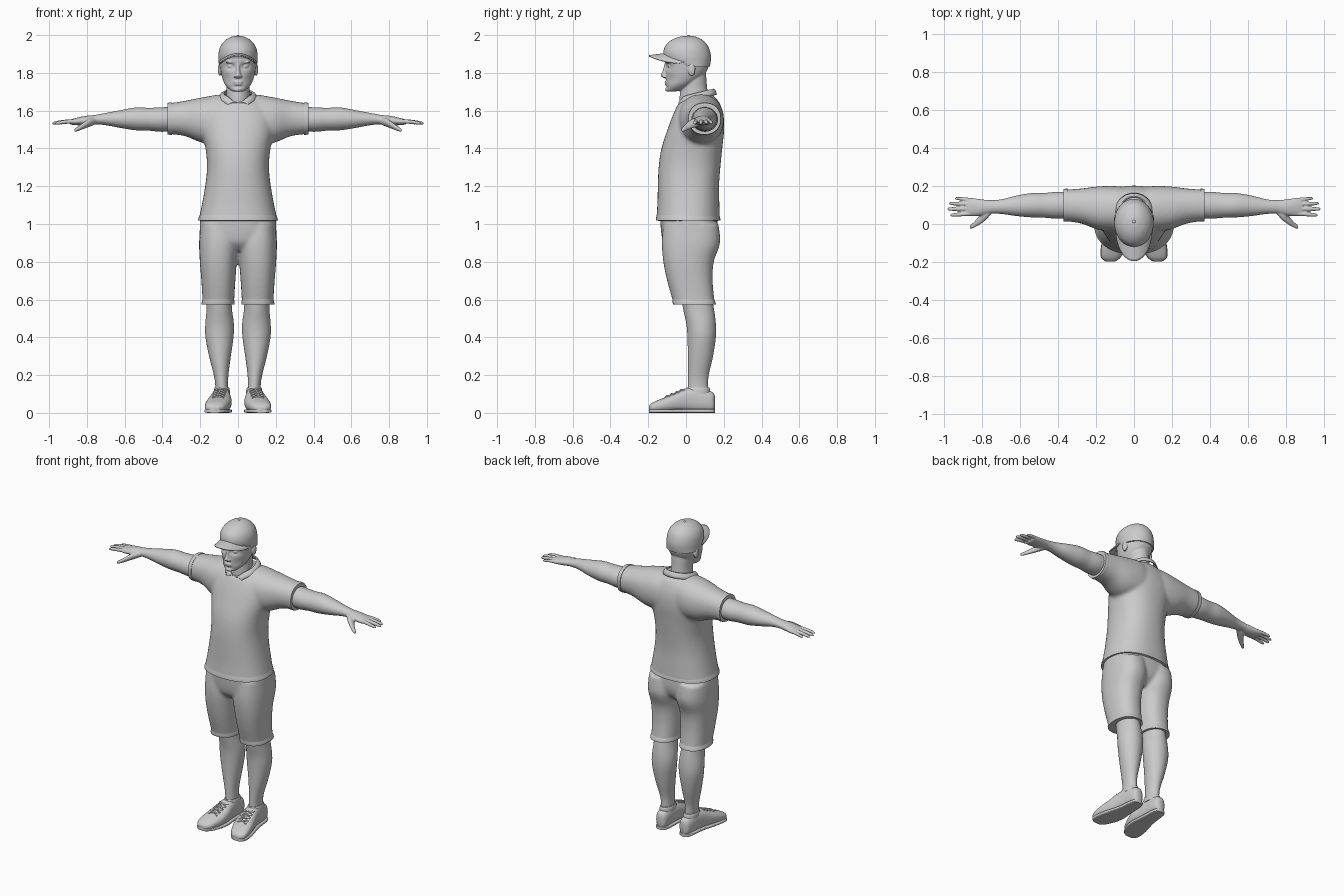
import bpy, bmesh, math
from mathutils import Matrix, Vector


def loft(bm, axis, secs, n=40, p=2.0, steps=5, s=1):
    """Smooth closed tube through sections (t, a0, a1, b0, b1) stacked along an axis."""
    rows = []
    for i in range(len(secs) - 1):
        q = [secs[max(0, min(len(secs) - 1, i + k))] for k in (-1, 0, 1, 2)]
        for j in range(steps + (i == len(secs) - 2)):
            u = j / steps
            rows.append([b + .5 * u * (c - a + u * (2*a - 5*b + 4*c - d + u * (3*(b - c) + d - a)))
                         for a, b, c, d in zip(*q)])
    rings = []
    for t, a0, a1, b0, b1 in rows:
        ring = []
        for k in range(n):
            w = 2 * math.pi * k / n
            c, d = math.cos(w), math.sin(w)
            a = (a0 + a1) / 2 + (a1 - a0) / 2 * math.copysign(abs(c) ** (2 / p), c)
            b = (b0 + b1) / 2 + (b1 - b0) / 2 * math.copysign(abs(d) ** (2 / p), d)
            v = {'x': (t, a, b), 'y': (a, t, b), 'z': (a, b, t)}[axis]
            ring.append(bm.verts.new((v[0] * s, v[1], v[2])))
        rings.append(ring)
    for r0, r1 in zip(rings, rings[1:]):
        for k in range(n):
            bm.faces.new((r0[k], r0[(k + 1) % n], r1[(k + 1) % n], r1[k]))
    bm.faces.new(rings[0])
    bm.faces.new(rings[-1])


def sym(secs):
    """Sections (z, half width, y0, y1) centred on x = 0."""
    return [(z, -w, w, y0, y1) for z, w, y0, y1 in secs]


def ball(bm, loc, r):
    bmesh.ops.create_uvsphere(bm, u_segments=20, v_segments=12, radius=1,
                              matrix=Matrix.Translation(loc) @ Matrix.Diagonal((*r, 1)))


def finish(name, bm, voxel=0, smooth=3, mirror=False, thick=0):
    bmesh.ops.recalc_face_normals(bm, faces=bm.faces[:])
    me = bpy.data.meshes.new(name)
    bm.to_mesh(me)
    bm.free()
    me.polygons.foreach_set('use_smooth', [True] * len(me.polygons))
    me.set_sharp_from_angle(angle=math.radians(45))
    ob = bpy.data.objects.new(name, me)
    bpy.context.collection.objects.link(ob)
    if thick:
        m = ob.modifiers.new('thickness', 'SOLIDIFY')
        m.thickness, m.offset = thick, 0
    if voxel:
        m = ob.modifiers.new('blend', 'REMESH')
        m.mode, m.voxel_size, m.use_smooth_shade = 'VOXEL', voxel, True
        m = ob.modifiers.new('relax', 'SMOOTH')
        m.factor, m.iterations = .5, smooth
    if mirror:
        m = ob.modifiers.new('mirror', 'MIRROR')
        m.use_mirror_merge = False
    return ob


# Polo shirt: torso and sleeves blended together
bm = bmesh.new()
loft(bm, 'z', sym([(1.015, .21, -.158, .18), (1.1, .192, -.152, .177), (1.2, .174, -.149, .175),
                   (1.3, .164, -.145, .182), (1.4, .172, -.13, .192), (1.5, .192, -.098, .202),
                   (1.58, .19, -.068, .198), (1.64, .15, -.038, .178), (1.67, .105, 0, .155),
                   (1.69, .065, .03, .135)]), p=2.3)
for s in (1, -1):
    loft(bm, 'x', [(.03, -.03, .19, 1.42, 1.685), (.1, -.04, .2, 1.42, 1.685), (.19, -.03, .198, 1.43, 1.67),
                   (.28, .003, .187, 1.465, 1.652), (.37, .016, .181, 1.477, 1.638)], p=2.2, s=s)
finish('polo_shirt', bm, .01, 5)

# Sleeve cuffs and bottom hem
bm = bmesh.new()
loft(bm, 'x', [(.35, .012, .186, 1.472, 1.643), (.36, .012, .186, 1.472, 1.643), (.373, .013, .184, 1.474, 1.641)], p=2.2)
finish('sleeve_cuff', bm, mirror=True)
bm = bmesh.new()
loft(bm, 'z', sym([(1.018, .212, -.16, .182), (1.03, .209, -.159, .181), (1.05, .201, -.155, .176)]), p=2.3)
finish('shirt_hem', bm)

# Collar: folded strip around the neck with pointed front flaps
bm = bmesh.new()


def collar_point(a, r):
    b = a if r < .5 else max(math.radians(30), min(math.radians(330), a))
    b = a + (b - a) * min(1, r)
    c = math.cos(b)
    z = 1.69 - .022 * c - .03 * max(0, c) ** 6
    return (math.sin(b) * (.074 + .03 * r), .055 - c * (.086 + .02 * r),
            z + .012 * math.sin(r * math.pi) - .028 * r)


rows = [[bm.verts.new(collar_point(math.radians(3 + 354 * i / 60), r)) for r in (0, .25, .55, .8, 1)]
        for i in range(61)]
for r0, r1 in zip(rows, rows[1:]):
    for k in range(4):
        bm.faces.new((r0[k], r0[k + 1], r1[k + 1], r1[k]))
finish('collar', bm, thick=.006)

# Shorts: hips and two legs blended together
bm = bmesh.new()
loft(bm, 'z', sym([(.86, .14, -.08, .11), (.9, .19, -.118, .15), (.96, .203, -.132, .168), (1.05, .198, -.138, .165)]), p=2.4)
for s in (1, -1):
    loft(bm, 'z', [(.575, .02, .191, -.067, .156), (.6, .02, .188, -.072, .15), (.7, .014, .194, -.1, .141),
                   (.8, .006, .202, -.12, .147), (.9, -.005, .206, -.128, .18), (1.0, 0, .2, -.12, .172)], p=2.3, s=s)
finish('shorts', bm, .01, 4)
bm = bmesh.new()
loft(bm, 'z', [(.574, .018, .193, -.069, .158), (.585, .018, .192, -.071, .156), (.602, .021, .187, -.072, .149)], p=2.3)
finish('shorts_hem', bm, mirror=True)

# Bare lower legs
bm = bmesh.new()
loft(bm, 'z', [(.08, .05, .122, .01, .12), (.14, .052, .12, .01, .117), (.2, .051, .128, .011, .12),
               (.3, .038, .153, .01, .143), (.4, .024, .172, .008, .158), (.47, .022, .173, .002, .158),
               (.55, .032, .166, -.015, .148), (.64, .035, .166, -.03, .13)])
finish('lower_leg', bm, mirror=True)

# Shoes with sole, ankle rim and crossed laces
bm = bmesh.new()
foot = [(.153, .07, .1, .02, .09), (.142, .053, .117, .006, .108), (.11, .045, .126, .004, .12),
        (.05, .042, .133, .004, .135), (0, .038, .142, .004, .13), (-.05, .034, .156, .004, .108),
        (-.1, .04, .169, .004, .087), (-.15, .058, .175, .004, .067), (-.18, .076, .17, .006, .052),
        (-.197, .1, .148, .012, .036)]
loft(bm, 'y', foot, n=32, p=2.5)
finish('shoe', bm, mirror=True)
bm = bmesh.new()
loft(bm, 'y', [(y, a - .002, b + .002, 0, .02) for y, a, b, _, _ in foot], n=32, p=5)
finish('shoe_sole', bm, mirror=True)
bm = bmesh.new()
loft(bm, 'z', [(.1, .043, .129, -.005, .13), (.125, .044, .127, 0, .127), (.135, .048, .123, .005, .122)], n=32)
finish('shoe_rim', bm, mirror=True)
bm = bmesh.new()
for i in range(4):
    for d in (-.012, .012):
        y = -.025 - .025 * i
        cx = .093 + .004 * i
        row = []
        for e in (-1, 0, 1):
            yy = y + d * e
            z = .125 + .42 * (yy + .01) - .008 * abs(e)
            row.append((cx + .032 * e, yy - .005, yy + .005, z - .004, z + .008))
        loft(bm, 'x', row, n=8, steps=4)
finish('shoe_lace', bm, mirror=True)

# Arm with palm, four fingers and thumb
bm = bmesh.new()
loft(bm, 'x', [(.3, .035, .165, 1.495, 1.622), (.4, .028, .17, 1.488, 1.618), (.47, .033, .164, 1.494, 1.615),
               (.54, .035, .163, 1.496, 1.617), (.62, .042, .15, 1.508, 1.603), (.7, .053, .13, 1.523, 1.588),
               (.76, .055, .126, 1.528, 1.577), (.81, .044, .131, 1.523, 1.572), (.86, .041, .138, 1.523, 1.561),
               (.885, .045, .137, 1.526, 1.554)])
for y0, y1, tip, r in ((.055, .047, .97, .0105), (.08, .079, .985, .011), (.104, .109, .977, .0105), (.127, .136, .945, .0095)):
    secs = []
    for u, f in ((0, 1), (.4, 1.05), (.75, .95), (.93, .75), (1, .3)):
        x, y, z = .85 + (tip - .85) * u, y0 + (y1 - y0) * u, 1.544 - .012 * u * u
        secs.append((x, y - r * f, y + r * f, z - r * f, z + r * f))
    loft(bm, 'x', secs, n=16)
loft(bm, 'x', [(.75, .055, .1, 1.53, 1.565), (.785, .018, .085, 1.515, 1.56), (.815, -.004, .045, 1.504, 1.54),
               (.84, -.018, .015, 1.494, 1.521), (.86, -.026, -.004, 1.488, 1.508), (.867, -.022, -.014, 1.49, 1.5)], n=16)
finish('arm_and_hand', bm, .0045, 3, mirror=True)

# Head: skull with eye hollows, then neck, nose, lips, brows, eyes and ears
bm = bmesh.new()
loft(bm, 'z', sym([(1.702, .028, -.1, -.055), (1.713, .046, -.105, -.01), (1.74, .07, -.105, .04),
                   (1.78, .085, -.107, .09), (1.82, .093, -.109, .115), (1.86, .097, -.113, .123),
                   (1.9, .098, -.108, .124), (1.95, .075, -.085, .1)]), n=72, p=2.15, steps=6)
for v in bm.verts:
    if v.co.y < -.02:
        d = ((abs(v.co.x) - .04) / .026) ** 2 + ((v.co.z - 1.835) / .017) ** 2
        m = (v.co.x / .035) ** 2 + ((v.co.z - 1.725) / .008) ** 2
        c = ((abs(v.co.x) - .062) / .022) ** 2 + ((v.co.z - 1.765) / .025) ** 2
        v.co.y += .016 * math.exp(-d) + .005 * math.exp(-m) + .006 * math.exp(-c)
loft(bm, 'z', sym([(1.58, .07, -.03, .13), (1.66, .064, -.034, .121), (1.72, .061, -.03, .112),
                   (1.78, .063, -.03, .107), (1.84, .06, -.02, .1)]))
loft(bm, 'z', sym([(1.772, .012, -.116, -.09), (1.78, .018, -.13, -.09), (1.787, .017, -.134, -.09),
                   (1.81, .011, -.124, -.09), (1.85, .01, -.113, -.09)]), n=20)
ball(bm, (0, -.104, 1.751), (.026, .01, .006))
ball(bm, (0, -.103, 1.74), (.022, .01, .006))
ball(bm, (0, -.098, 1.712), (.022, .012, .012))
for s in (1, -1):
    ball(bm, (s * .016, -.113, 1.781), (.008, .01, .007))
    ball(bm, (s * .04, -.096, 1.857), (.028, .012, .006))
    ball(bm, (s * .039, -.083, 1.835), (.017, .014, .011))
    ball(bm, (s * .096, .03, 1.818), (.011, .02, .034))
finish('head', bm, .004, 3)

# Cap crown, button and curved brim
bm = bmesh.new()
loft(bm, 'z', sym([(1.835, .1, -.06, .126), (1.86, .103, -.1, .131), (1.89, .104, -.119, .132),
                   (1.925, .099, -.117, .124), (1.955, .084, -.1, .108), (1.98, .057, -.066, .078),
                   (1.993, .028, -.024, .046), (1.996, .006, .008, .02)]), n=48)
ball(bm, (0, .013, 1.994), (.009, .009, .006))
finish('cap', bm)
bm = bmesh.new()
rows = []
for i in range(33):
    a = math.radians(-85 + 170 * i / 32)
    row = []
    for k in range(7):
        r = k / 6
        x = math.sin(a) * (.098 - .004 * r)
        y = (1 - r) * (.012 - .12 * math.cos(a)) + r * (-.025 - .171 * math.cos(a))
        row.append(bm.verts.new((x, y, 1.902 - .046 * (x / .1) ** 2 - .012 * r)))
    rows.append(row)
for r0, r1 in zip(rows, rows[1:]):
    for k in range(6):
        bm.faces.new((r0[k], r0[k + 1], r1[k + 1], r1[k]))
finish('cap_brim', bm, thick=.007)
